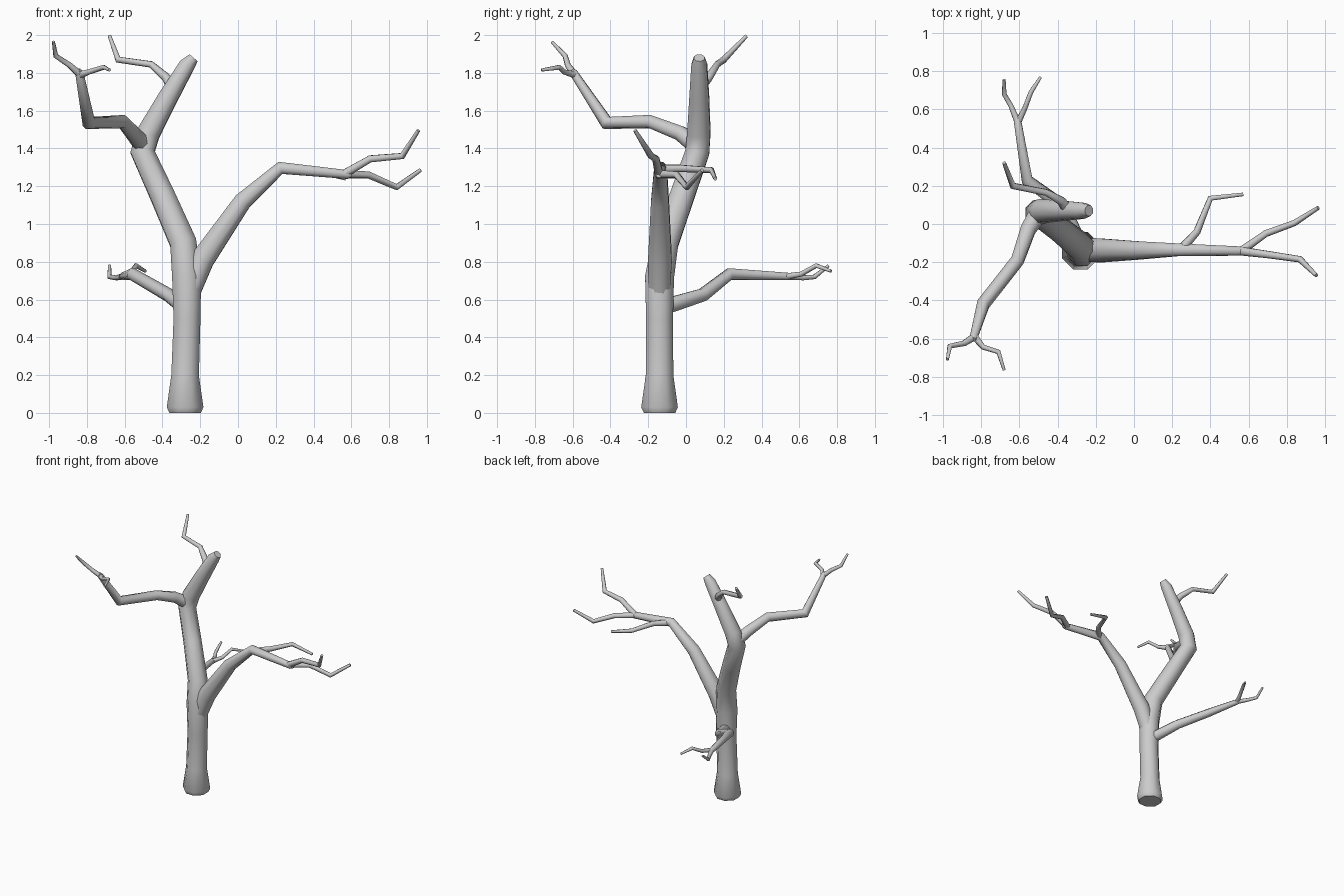
import bpy, bmesh, math
from mathutils import Vector

SIDES = 8


def limb(name, pts):
    """Tapered eight-sided tube through (x, y, z, radius) points with mitred joints."""
    pos = [Vector(p[:3]) for p in pts]
    segs = [(b - a).normalized() for a, b in zip(pos, pos[1:])]
    tans = [segs[0]] + [(a + b).normalized() for a, b in zip(segs, segs[1:])] + [segs[-1]]
    side = tans[0].orthogonal().normalized()
    bm = bmesh.new()
    rings = []
    for i, (p, t) in enumerate(zip(pos, tans)):
        if i:
            side = tans[i - 1].rotation_difference(t) @ side
        up = t.cross(side)
        ring = []
        for k in range(SIDES):
            a = 2 * math.pi * (k + 0.5) / SIDES
            ring.append(bm.verts.new(p + (side * math.cos(a) + up * math.sin(a)) * pts[i][3]))
        rings.append(ring)
    for a, b in zip(rings, rings[1:]):
        for k in range(SIDES):
            n = (k + 1) % SIDES
            bm.faces.new((a[k], a[n], b[n], b[k]))
    bm.faces.new(rings[0][::-1])
    bm.faces.new(rings[-1])
    bmesh.ops.recalc_face_normals(bm, faces=bm.faces)
    me = bpy.data.meshes.new(name)
    bm.to_mesh(me)
    bm.free()
    ob = bpy.data.objects.new(name, me)
    bpy.context.collection.objects.link(ob)
    bpy.ops.object.select_all(action='DESELECT')
    ob.select_set(True)
    bpy.context.view_layer.objects.active = ob
    bpy.ops.object.shade_smooth_by_angle(angle=math.radians(60))


# Trunk continuing into the left leader
limb("trunk", [(-.28, -.14, 0, .09), (-.28, -.14, .03, .105), (-.28, -.14, .2, .079),
               (-.27, -.14, .5, .077), (-.272, -.14, .72, .083), (-.29, -.11, .9, .076),
               (-.40, -.02, 1.15, .07), (-.505, .06, 1.38, .069), (-.475, .068, 1.48, .066),
               (-.37, .07, 1.67, .056), (-.27, .07, 1.84, .045), (-.235, .07, 1.88, .03)])

# Big right branch and its twigs
limb("right_branch", [(-.272, -.14, .6, .06), (-.19, -.138, .81, .068), (.025, -.138, 1.12, .051),
                      (.225, -.135, 1.297, .036), (.58, -.142, 1.262, .025), (.6, -.142, 1.262, .017)])
limb("right_side_twig", [(.25, -.13, 1.29, .025), (.33, -.04, 1.295, .02),
                         (.40, .135, 1.285, .016), (.57, .155, 1.24, .01)])
limb("right_lower_twig", [(.56, -.142, 1.264, .023), (.69, -.05, 1.26, .019),
                          (.84, .005, 1.195, .017), (.965, .085, 1.285, .011)])
limb("right_upper_twig", [(.56, -.142, 1.264, .024), (.70, -.16, 1.345, .02),
                          (.87, -.185, 1.36, .018), (.955, -.27, 1.495, .01)])

# Front left branch and its twigs
limb("front_branch", [(-.505, .05, 1.42, .05), (-.555, -.03, 1.48, .043), (-.61, -.19, 1.542, .037),
                      (-.79, -.42, 1.535, .037), (-.84, -.595, 1.8, .022), (-.842, -.605, 1.815, .014)])
limb("front_outer_twig", [(-.835, -.59, 1.79, .02), (-.89, -.625, 1.84, .016),
                          (-.965, -.64, 1.89, .014), (-.977, -.71, 1.965, .008)])
limb("front_inner_twig", [(-.835, -.59, 1.79, .02), (-.79, -.645, 1.805, .014),
                          (-.71, -.67, 1.83, .013), (-.68, -.765, 1.815, .008)])

# Upper back twig on the leader
limb("top_twig", [(-.35, .08, 1.73, .03), (-.38, .12, 1.775, .024), (-.46, .165, 1.845, .018),
                  (-.635, .2, 1.87, .018), (-.68, .32, 1.995, .01)])

# Low back branch and its twigs
limb("back_branch", [(-.28, -.12, .56, .045), (-.37, .09, .625, .037), (-.56, .23, .735, .033),
                     (-.61, .54, .722, .021), (-.612, .56, .722, .014)])
limb("back_outer_twig", [(-.608, .53, .722, .018), (-.645, .62, .715, .014),
                         (-.68, .68, .72, .013), (-.68, .755, .78, .008)])
limb("back_inner_twig", [(-.608, .53, .722, .018), (-.57, .61, .735, .014),
                         (-.54, .69, .78, .013), (-.49, .768, .75, .008)])
